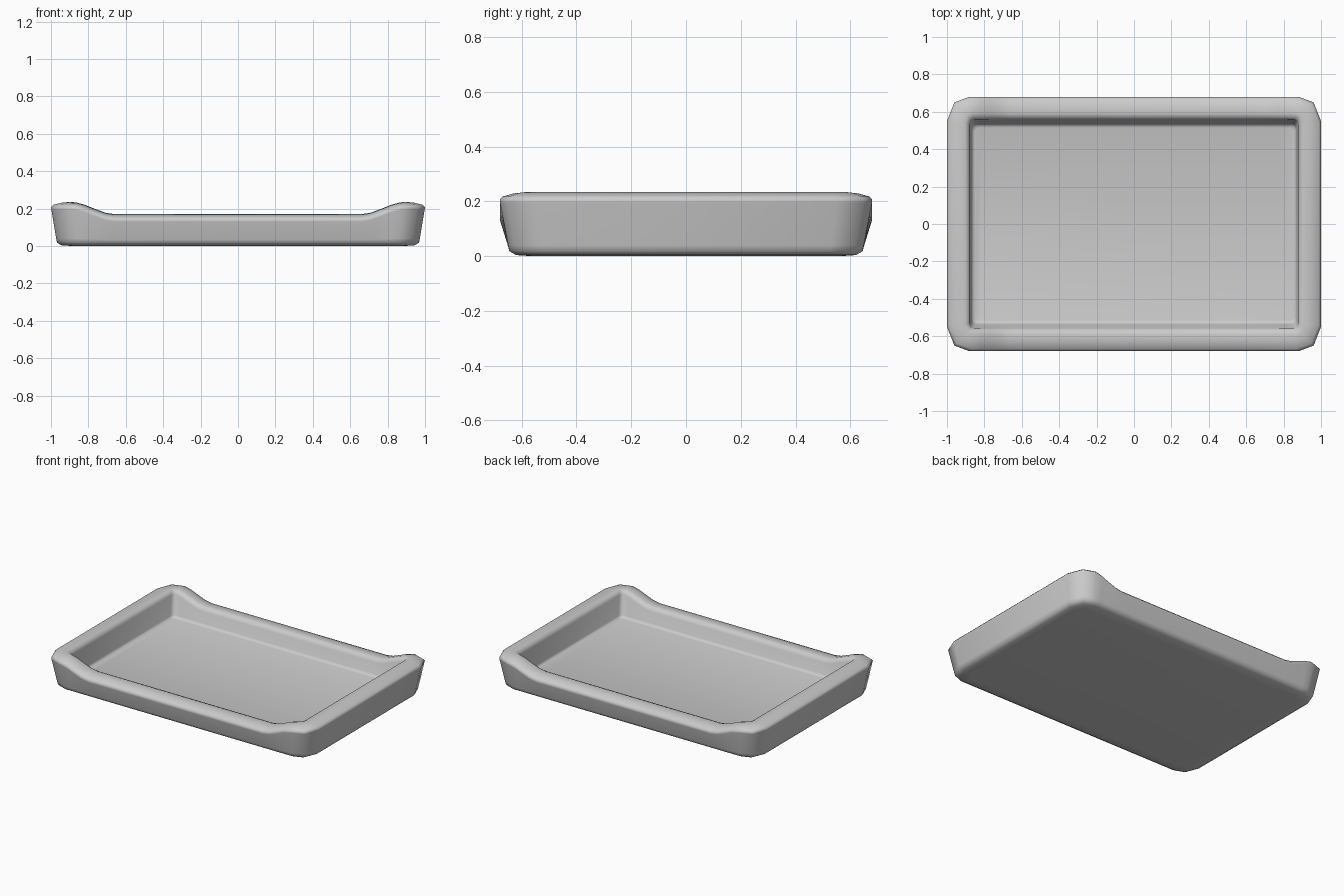
import bpy, bmesh

STATIONS = (0.82, 0.77, 0.71, 0.66)  # where the long rims dip
DROP = 0.065


def dip(x):
    # smooth step from full height at the ends to the low middle
    t = min(max((0.89 - abs(x)) / 0.23, 0), 1)
    return DROP * t * t * (3 - 2 * t)


def outline(hx, hy, cx, cy, z, weight):
    # closed chamfer-rounded rectangle, counter-clockwise
    quad = [(hx, hy - cy), (hx - 0.33 * cx, hy - 0.23 * cy), (hx - cx, hy)]
    quad += [(s, hy) for s in STATIONS]
    back = quad + [(-x, y) for x, y in reversed(quad)]
    pts = back + [(-x, -y) for x, y in back]
    return [(x, y, z - weight * dip(x)) for x, y in pts]


# half x, half y, corner cut x, corner cut y, height, share of rim dip
RINGS = [
    (0.890, 0.560, 0.06, 0.06, 0.000, 0),     # underside
    (0.945, 0.620, 0.10, 0.10, 0.004, 0),
    (0.968, 0.645, 0.11, 0.12, 0.018, 0),     # foot of outer wall
    (0.972, 0.649, 0.11, 0.12, 0.040, 0.1),
    (0.998, 0.679, 0.12, 0.13, 0.195, 1),     # top of outer wall
    (1.000, 0.680, 0.12, 0.13, 0.207, 1),
    (0.988, 0.668, 0.12, 0.13, 0.220, 1),
    (0.945, 0.630, 0.08, 0.09, 0.231, 1),     # rim crest
    (0.905, 0.590, 0.04, 0.05, 0.235, 1),
    (0.886, 0.568, 0.025, 0.03, 0.228, 1),
    (0.877, 0.557, 0.02, 0.025, 0.208, 1),    # inner wall
    (0.868, 0.535, 0.02, 0.025, 0.075, 0),
    (0.863, 0.528, 0.02, 0.025, 0.064, 0),
    (0.850, 0.515, 0.02, 0.025, 0.060, 0),    # floor
]

bm = bmesh.new()
loops = [[bm.verts.new(p) for p in outline(*r)] for r in RINGS]
for a, b in zip(loops, loops[1:]):
    n = len(a)
    for i in range(n):
        j = (i + 1) % n
        bm.faces.new((a[i], a[j], b[j], b[i]))
bm.faces.new(list(reversed(loops[0])))
bm.faces.new(loops[-1])
bmesh.ops.recalc_face_normals(bm, faces=bm.faces)
for f in bm.faces:
    f.smooth = True

mesh = bpy.data.meshes.new("tray")
bm.to_mesh(mesh)
bm.free()
tray = bpy.data.objects.new("tray", mesh)
bpy.context.collection.objects.link(tray)
